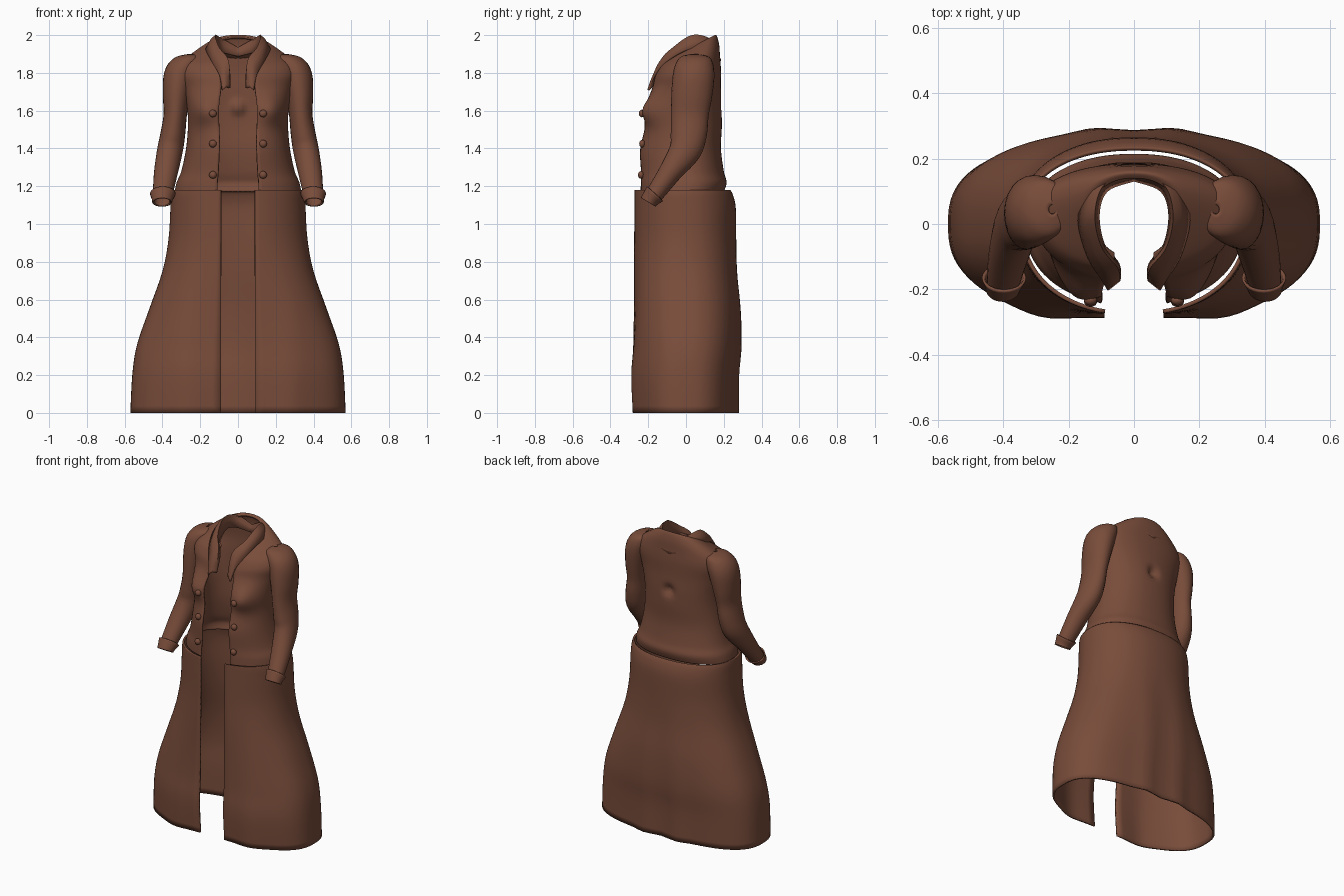
import bpy, bmesh, math
from mathutils import Vector

cube = bpy.data.objects.get("Cube")
if cube:
    bpy.data.objects.remove(cube, do_unlink=True)

brown = bpy.data.materials.new("brown cloth")
brown.use_nodes = True
COLOR = (0.19, 0.073, 0.043, 1)
brown.diffuse_color = COLOR
brown.node_tree.nodes["Principled BSDF"].inputs["Base Color"].default_value = COLOR


def smooth_rows(keys, steps):
    """Catmull-Rom interpolation through tuples of numbers."""
    rows = []
    last = len(keys) - 1
    for i in range(last):
        four = [keys[max(0, min(last, i + k))] for k in (-1, 0, 1, 2)]
        for s in range(steps):
            t = s / steps
            rows.append([b + 0.5 * t * (c - a + t * (2 * a - 5 * b + 4 * c - d
                         + t * (3 * (b - c) + d - a))) for a, b, c, d in zip(*four)])
    rows.append(list(keys[-1]))
    return rows


def finish(obj, thickness, mirror=True):
    obj.data.materials.append(brown)
    if mirror:
        mod = obj.modifiers.new("mirror", "MIRROR")
        mod.merge_threshold = 0.002
    if thickness:
        mod = obj.modifiers.new("cloth", "SOLIDIFY")
        mod.thickness = thickness
    bpy.ops.object.select_all(action="DESELECT")
    bpy.context.view_layer.objects.active = obj
    obj.select_set(True)
    bpy.ops.object.shade_smooth_by_angle(angle=math.radians(50))
    return obj


def sheet(name, grid, thickness, closed=False):
    """Skin a grid of points, mirrored across x."""
    bm = bmesh.new()
    rows = [[bm.verts.new(p) for p in row] for row in grid]
    count = len(rows[0])
    for low, high in zip(rows, rows[1:]):
        for j in range(count if closed else count - 1):
            k = (j + 1) % count
            bm.faces.new((low[j], low[k], high[k], high[j]))
    mesh = bpy.data.meshes.new(name)
    bm.to_mesh(mesh)
    bm.free()
    obj = bpy.data.objects.new(name, mesh)
    bpy.context.collection.objects.link(obj)
    return finish(obj, thickness)


def half_ring(width, mid, front, back, gap, power, count=44):
    """Half of an open oval, from the front opening round to the back centre."""
    e = 2 / power
    start = math.asin((gap / width) ** (1 / e))
    pts = []
    for j in range(count + 1):
        t = start + (math.pi - start) * j / count
        s, c = max(0, math.sin(t)), math.cos(t)
        y = mid - front * c ** e if c > 0 else mid + back * (-c) ** e
        pts.append((0 if j == count else width * s ** e, y, t))
    return pts


def bump(a, b, size):
    return math.exp(-(a * a + b * b) / (2 * size * size))


# Skirt: height, half width, front depth, back depth, roundness
skirt_keys = [(0, .57, .275, .262, 2.6), (.2, .56, .288, .268, 2.6), (.36, .535, .28, .285, 2.5),
              (.55, .47, .278, .285, 2.4), (.75, .4, .28, .27, 2.3), (.92, .368, .28, .266, 2.2),
              (1.08, .358, .28, .264, 2.2), (1.15, .355, .28, .25, 2.2), (1.18, .35, .28, .235, 2.2)]
grid = []
for z, w, f, b, p in smooth_rows(skirt_keys, 4):
    fade = max(0, 1 - z / .9)
    row = []
    for x, y, t in half_ring(w, 0, f, b, .09, p):
        fold = (-.022 * bump(x - .28, 0, .07) if y < 0 else .02 * bump(x - .12, 0, .05)) * fade
        row.append((x, y + fold, z))
    grid.append(row)
sheet("skirt", grid, .012)

# Jacket body: height, half width, centre, front, back, opening, tilt
body_keys = [(1.17, .335, 0, .25, .2, .11, 0), (1.22, .325, 0, .25, .215, .11, 0),
             (1.28, .3, 0, .25, .2, .105, 0), (1.4, .275, 0, .255, .185, .1, 0),
             (1.52, .265, 0, .225, .19, .1, 0), (1.62, .27, .01, .225, .18, .1, 0),
             (1.72, .29, .02, .205, .165, .09, 0), (1.8, .31, .035, .205, .15, .085, .1),
             (1.86, .29, .04, .19, .14, .08, .2), (1.905, .23, .04, .18, .135, .07, .35),
             (1.94, .16, .04, .16, .12, .06, .5), (1.94, .125, .04, .145, .1, .06, .5)]
grid = []
for z, w, m, f, b, g, tilt in smooth_rows(body_keys, 5):
    row = []
    for x, y, t in half_ring(w, m, f, b, g, 2.2):
        if y < 0:
            y -= .055 * bump(x - .185, z - 1.6, .055)   # chest
        else:
            y -= .035 * bump(x, z - 1.62, .022)         # dimple in the back
        row.append((x, y, z + tilt * (y - m)))
    grid.append(row)
sheet("jacket_body", grid, .012)
body_points = [Vector(p) for row in grid for p in row]

# Collar: inner base, ridge and outer edge from back centre to lapel tip
collar_keys = [(0, .13, 1.89, 0, .15, 1.935, 0, .187, 1.865),
               (.08, .1, 1.91, .09, .122, 1.985, .125, .155, 1.905),
               (.105, .03, 1.92, .12, .03, 2.0, .172, .03, 1.93),
               (.09, -.06, 1.87, .1, -.07, 1.935, .148, -.09, 1.875),
               (.045, -.12, 1.82, .05, -.135, 1.865, .1, -.172, 1.79),
               (.04, -.165, 1.72, .042, -.175, 1.72, .08, -.205, 1.71)]
path = smooth_rows(collar_keys, 6)
grid = [[], [], [], [], []]
for r in path:
    base, ridge, edge = Vector(r[0:3]), Vector(r[3:6]), Vector(r[6:9])
    over = ridge.lerp(edge, .45) + Vector((0, 0, .012))
    for row, p in zip(grid, (base, base.lerp(ridge, .6), ridge, over, edge)):
        row.append(p)
sheet("collar", grid, .012)


def tube(name, keys, steps, thickness, sides=24):
    """Sleeve-like tube: centre x, y, z and two radii, from the bottom up."""
    rows = smooth_rows(keys, steps)
    rings = []
    for i, (x, y, z, rx, ry) in enumerate(rows):
        tangent = Vector(rows[min(i + 1, len(rows) - 1)][:3]) - Vector(rows[max(i - 1, 0)][:3])
        tangent.x = 0
        side = Vector((1, 0, 0))
        v = tangent.normalized().cross(side)
        angles = [math.tau * j / sides for j in range(sides)]
        rings.append([Vector((x, y, z)) + side * rx * math.cos(a) + v * ry * math.sin(a)
                      for a in angles])
    return sheet(name, rings, thickness, closed=True)


# Sleeves and turned cuffs
tube("sleeves", [(.402, -.195, 1.12, .048, .042), (.395, -.15, 1.18, .055, .05),
                 (.38, -.08, 1.28, .064, .062), (.36, -.005, 1.39, .069, .085),
                 (.345, .015, 1.48, .066, .096), (.332, .02, 1.58, .062, .1),
                 (.325, .03, 1.68, .073, .108), (.31, .04, 1.78, .085, .11),
                 (.287, .045, 1.845, .085, .1), (.262, .045, 1.885, .065, .075),
                 (.25, .045, 1.9, .012, .015)], 4, .008)
tube("cuffs", [(.402, -.2, 1.115, .052, .045), (.4, -.187, 1.135, .057, .049),
               (.398, -.165, 1.16, .068, .058)], 3, .008)

# Buttons down both front edges
for number, height in enumerate((1.26, 1.425, 1.585)):
    spot = min((p for p in body_points if p.y < 0),
               key=lambda p: (p.x - .133) ** 2 + (p.z - height) ** 2)
    bpy.ops.mesh.primitive_uv_sphere_add(segments=16, ring_count=10, radius=.02)
    button = bpy.context.object
    button.name = f"button_pair_{number + 1}"
    for v in button.data.vertices:
        v.co = Vector((v.co.x + .133, v.co.y * .8 + spot.y - .005, v.co.z + height))
    finish(button, 0)
